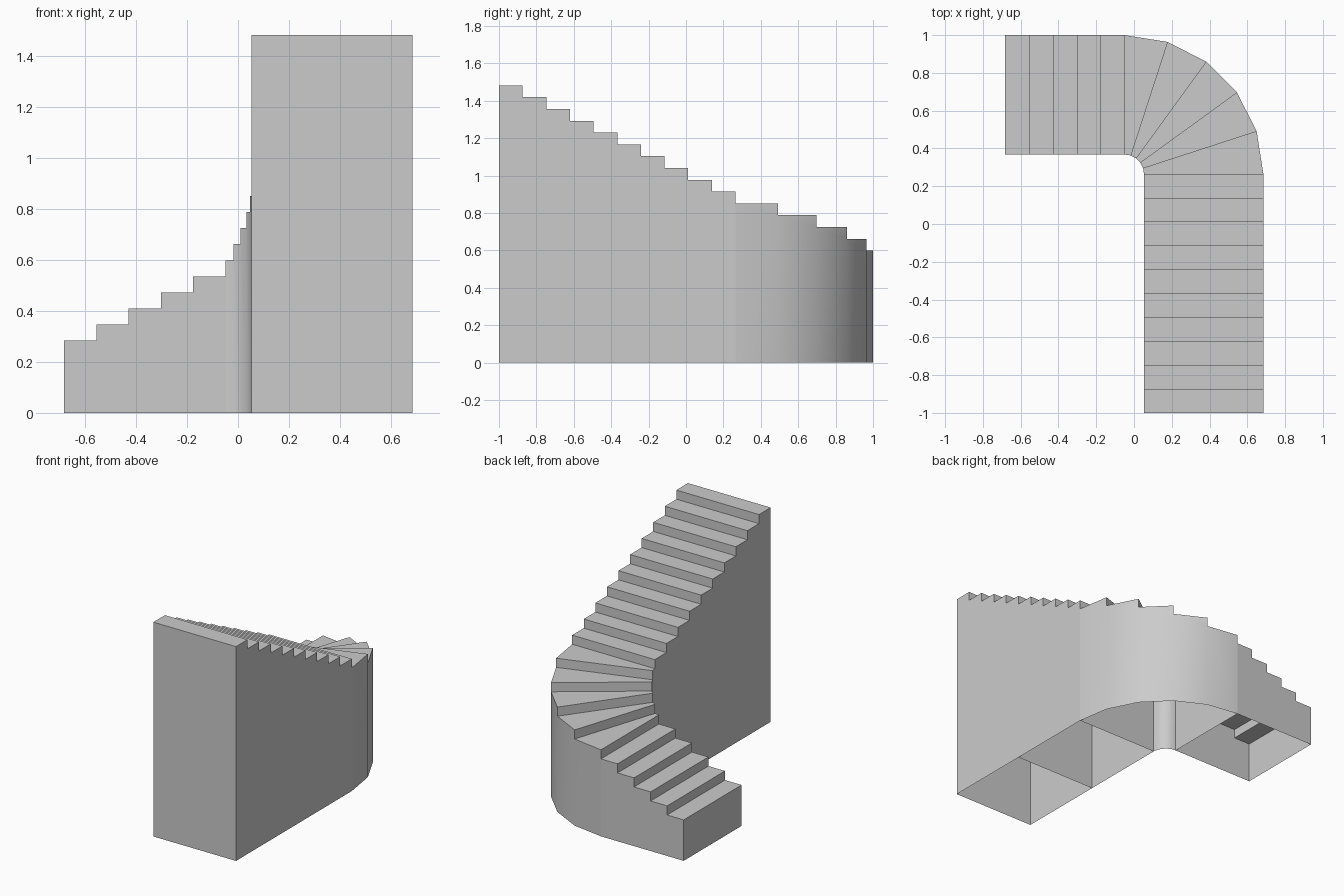
import bpy, bmesh, math
from math import radians

if "Cube" in bpy.data.objects:
    bpy.data.objects.remove(bpy.data.objects["Cube"])

RISE = 0.0631            # height of one step
BASE = 0.283             # height of the first step
GOING = 0.1265           # depth of a straight tread
CX, CY = -0.05, 0.265    # centre of the turn
R_IN, R_OUT = 0.103, 0.735

stone = bpy.data.materials.new("plain grey")
stone.diffuse_color = (0.6, 0.6, 0.6, 1)
stone.use_nodes = True
stone.node_tree.nodes["Principled BSDF"].inputs["Base Color"].default_value = stone.diffuse_color


def build_flight(name, rails, first, close_top=False):
    """Hollow, open-bottomed flight; rails = (inner, outer) point per riser line."""
    bm = bmesh.new()

    def face(points):
        bm.faces.new([bm.verts.new(p) for p in points])

    for i in range(len(rails) - 1):
        (a, b), (c, d) = rails[i], rails[i + 1]
        top = BASE + RISE * (first + i)
        low = top - RISE if i else 0.0
        # tread, then riser (the lowest riser reaches the ground)
        face([(*a, top), (*c, top), (*d, top), (*b, top)])
        face([(*a, low), (*a, top), (*b, top), (*b, low)])
        # inner and outer side walls
        for p, q in ((a, c), (b, d)):
            side = [(*p, 0), (*q, 0), (*q, top), (*p, top)]
            if i:
                side.append((*p, low))
            face(side)
    if close_top:
        (a, b) = rails[-1]
        face([(*a, 0), (*b, 0), (*b, top), (*a, top)])
    bmesh.ops.remove_doubles(bm, verts=bm.verts, dist=1e-5)
    bmesh.ops.recalc_face_normals(bm, faces=bm.faces)
    mesh = bpy.data.meshes.new(name)
    bm.to_mesh(mesh)
    bm.free()
    mesh.materials.append(stone)
    obj = bpy.data.objects.new(name, mesh)
    bpy.context.collection.objects.link(obj)
    bpy.ops.object.select_all(action='DESELECT')
    obj.select_set(True)
    bpy.context.view_layer.objects.active = obj
    bpy.ops.object.shade_smooth_by_angle(angle=radians(30))


def on_turn(radius, angle):
    return CX + radius * math.sin(angle), CY + radius * math.cos(angle)


# lower flight, climbing towards +x
lower = [((CX - GOING * (5 - i), CY + R_IN), (CX - GOING * (5 - i), CY + R_OUT))
         for i in range(6)]
build_flight("lower_flight", lower, 0)

# five winder steps around the corner
turn = [(on_turn(R_IN, radians(18 * i)), on_turn(R_OUT, radians(18 * i)))
        for i in range(6)]
build_flight("winder_turn", turn, 5)

# two upper flights, climbing towards the front
for n, name in enumerate(("middle_flight", "upper_flight")):
    upper = [((CX + R_IN, CY - GOING * (5 * n + i)), (CX + R_OUT, CY - GOING * (5 * n + i)))
             for i in range(6)]
    build_flight(name, upper, 10 + 5 * n, close_top=(n == 1))
